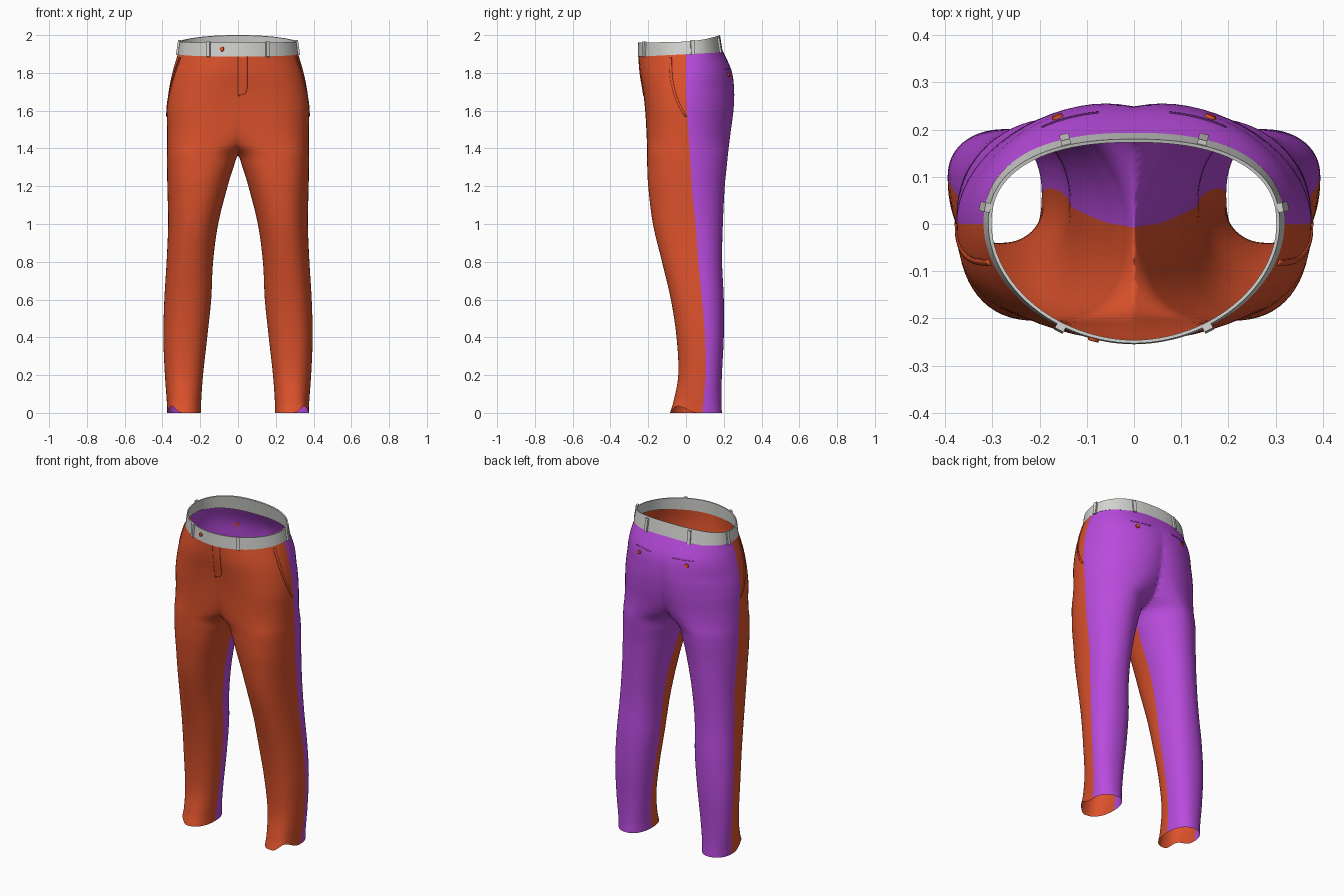
import bpy, bmesh, math
from mathutils import Vector, Matrix
from mathutils.bvhtree import BVHTree

if "Cube" in bpy.data.objects:
    bpy.data.objects.remove(bpy.data.objects["Cube"])


def material(name, rgb):
    m = bpy.data.materials.new(name)
    m.diffuse_color = (*rgb, 1)
    m.use_nodes = True
    m.node_tree.nodes["Principled BSDF"].inputs["Base Color"].default_value = m.diffuse_color
    return m


ORANGE = material("orange cloth", (0.72, 0.085, 0.025))
PURPLE = material("purple cloth", (0.48, 0.07, 0.72))
GREY = material("grey band", (0.66, 0.66, 0.64))


def finish(bm, name, mats, mirror=False, angle=40):
    me = bpy.data.meshes.new(name)
    bm.to_mesh(me)
    ob = bpy.data.objects.new(name, me)
    bpy.context.collection.objects.link(ob)
    for m in mats:
        me.materials.append(m)
    me.shade_smooth()
    me.set_sharp_from_angle(angle=math.radians(angle))
    if mirror:
        mod = ob.modifiers.new("mirror", 'MIRROR')
        mod.use_clip = True
        mod.merge_threshold = 0.0005
    return ob


def spow(v, p):
    return math.copysign(abs(v) ** p, v)


def clamp(v):
    return min(max(v, 0), 1)


def ring(xi, xo, yf, yb, ys, nf, nb, n=64, tilt=0.0):
    """Closed section from outer side over the front, inner side and back; seams at the sides."""
    xc, rx = (xi + xo) / 2, (xo - xi) / 2
    pts = []
    for k in range(n):
        t = math.tau * k / n
        front = k <= n // 2
        p = 2 / (nf if front else nb)
        seam = ys - tilt * (1 - math.cos(t)) / 2
        r = seam - yf if front else yb - seam
        pts.append((xc + rx * spow(math.cos(t), p), seam - r * spow(math.sin(t), p)))
    return pts


def quads(bm, rows, closed_rows=False, wrap=True):
    """Skin rows of vertices; returns (face, column)."""
    out = []
    n = len(rows[0])
    for j in range(len(rows) if closed_rows else len(rows) - 1):
        a, b = rows[j], rows[(j + 1) % len(rows)]
        for i in range(n if wrap else n - 1):
            k = (i + 1) % n
            out.append((bm.faces.new((a[i], b[i], b[k], a[k])), i))
    bm.normal_update()
    return out


# Leg sections: z, inner x, outer x, front y, back y, seam y
KEYS = [
    (0.00, .195, .375, -.085, .190, .085),
    (0.06, .195, .377, -.066, .187, .092),
    (0.20, .185, .387, -.041, .190, .103),
    (0.40, .163, .395, -.050, .200, .100),
    (0.60, .142, .390, -.080, .200, .085),
    (0.80, .132, .378, -.127, .191, .065),
    (1.00, .105, .370, -.175, .195, .050),
    (1.20, .055, .374, -.200, .205, .030),
    (1.30, .024, .376, -.205, .215, .025),
    (1.37, -.006, .376, -.206, .222, .020),
    (1.43, -.090, .375, -.207, .229, .016),
    (1.50, -.165, .375, -.210, .238, .012),
    (1.60, -.225, .376, -.216, .251, .005),
    (1.70, -.255, .367, -.227, .255, .000),
    (1.80, -.285, .346, -.243, .241, .000),
    (1.90, -.314, .314, -.251, .190, .000),
]


def sections(steps):
    """Catmull-Rom through the key sections."""
    last = len(KEYS) - 1
    for j in range(last):
        p0, p1, p2, p3 = (KEYS[min(max(j + d, 0), last)] for d in (-1, 0, 1, 2))
        for s in range(steps):
            t = s / steps
            row = []
            for c in range(6):
                m1 = (p2[c] - p0[c]) / (p2[0] - p0[0]) * (p2[0] - p1[0])
                m2 = (p3[c] - p1[c]) / (p3[0] - p1[0]) * (p2[0] - p1[0])
                row.append((2*t**3 - 3*t**2 + 1) * p1[c] + (t**3 - 2*t**2 + t) * m1
                           + (3*t**2 - 2*t**3) * p2[c] + (t**3 - t**2) * m2)
            yield row
    yield KEYS[-1]


# Trousers: one leg running up to the waist, cut at the middle and mirrored
bm = bmesh.new()
rows = []
for z, xi, xo, yf, yb, ys in sections(6):
    f = clamp((z - 1.6) / 0.3)
    nf = 2.3 + .25 * clamp((z - 1.1) / .3) - .63 * f
    nb = 2.2 - .35 * clamp((z - .8) / .6) + .45 * clamp((z - 1.72) / .18)
    pts = ring(xi, xo, yf, yb, ys, nf, nb, tilt=.028 * clamp((1.7 - z) / .3))
    row = []
    for k, (x, y) in enumerate(pts):
        arch = max(0, 1 - abs(k / len(pts) * 360 - 45) / 40)      # hem arch, front outer side
        arch = arch * arch * (3 - 2 * arch)
        dz = 0.036 * arch * max(0, 1 - z / 0.12) + 0.025 * f * f * (y + .25) / .44
        row.append(bm.verts.new((x, y, z + dz)))
    rows.append(row)
for face, i in quads(bm, rows):
    face.material_index = 0 if i < len(rows[0]) // 2 else 1
bmesh.ops.bisect_plane(bm, geom=bm.verts[:] + bm.edges[:] + bm.faces[:], dist=1e-5,
                       plane_co=(0, 0, 0), plane_no=(1, 0, 0), clear_inner=True)
for v in bm.verts:
    if abs(v.co.x) < 1e-4:
        v.co.x = 0
bm.normal_update()
body_tree = BVHTree.FromBMesh(bm)
finish(bm, "trousers", [ORANGE, PURPLE], mirror=True, angle=80)

# Waistband: thin wall, higher at the back
bm = bmesh.new()
bottom, top = (.319, -.255, .195), (.309, -.253, .180)
rows = []
for (xo, yf, yb), inset, up in ((bottom, 0, 0), (top, 0, 1), (top, .007, 1), (bottom, .007, 0)):
    row = []
    for x, y in ring(inset - xo, xo - inset, yf + inset, yb - inset, 0, 1.92, 2.35, 96):
        u = clamp((y + .25) / .43)
        row.append(bm.verts.new((x, y, 1.962 + .038 * u**4 if up else 1.886 + .022 * u)))
    rows.append(row)
quads(bm, rows, closed_rows=True)
band_tree = BVHTree.FromBMesh(bm)
finish(bm, "waistband", [GREY])


def hit(tree, origin, direction):
    co, no, _, _ = tree.ray_cast(Vector(origin), Vector(direction).normalized())
    if no.dot(Vector(direction)) > 0:
        no = -no
    return co, no


def frame(co, no):
    """Matrix with local Y along the surface normal and local Z upward."""
    side = no.cross(Vector((0, 0, 1))).normalized()
    rot = Matrix((side, no, side.cross(no))).transposed()
    return Matrix.Translation(co) @ rot.to_4x4()


# Belt loops
bm = bmesh.new()
for x, y, zc in ((.155, -.9, 1.925), (.145, .9, 1.945), (.9, .035, 1.933)):
    d = (-1, 0, 0) if x > .5 else (0, -1 if y > 0 else 1, 0)
    co, no = hit(band_tree, (x, y, zc), d)
    bmesh.ops.create_cube(bm, size=1, matrix=frame(co + no * .004, no)
                          @ Matrix.Diagonal((.02, .012, .08, 1)))
finish(bm, "belt_loops", [GREY], mirror=True)


def button(name, tree, origin, direction, mirror):
    b = bmesh.new()
    co, no = hit(tree, origin, direction)
    mat = frame(co + no * .002, no) @ Matrix.Rotation(-math.pi / 2, 4, 'X')
    bmesh.ops.create_cone(b, cap_ends=True, segments=20, radius1=.013, radius2=.011,
                          depth=.008, matrix=mat)
    finish(b, name, [ORANGE], mirror)


button("waist_button", band_tree, (-.085, -1, 1.926), (0, 1, 0), False)
button("back_pocket_buttons", body_tree, (.162, 1, 1.79), (0, -1, 0), True)


def patch(name, grid, direction, mat, mirror, lift=.003):
    """Thin cloth plate laid on the body; grid holds ray origins."""
    b = bmesh.new()
    rws = []
    for line in grid:
        r = []
        for o in line:
            co, no = hit(body_tree, o, direction)
            r.append(b.verts.new(co + no * lift))
        rws.append(r)
    quads(b, rws, wrap=False)
    mean = sum((f.normal for f in b.faces), Vector())
    if mean.dot(Vector(direction)) > 0:
        bmesh.ops.reverse_faces(b, faces=b.faces[:])
    ob = finish(b, name, [mat], mirror)
    sol = ob.modifiers.new("thickness", 'SOLIDIFY')
    sol.thickness = lift * .9
    sol.offset = -1


# Fly flap with a rounded lower corner
fly = []
for j in range(17):
    z = 1.89 - .212 * j / 16
    low = max(0, (1.715 - z) / .037)
    w = .048 * math.sqrt(max(.02, 1 - low * low))
    fly.append([(.001 + w * i / 6, -1, z) for i in range(7)])
patch("fly_flap", fly, (0, 1, 0), ORANGE, False)

# Back pocket welts
welt = [[(.075 + .12 * i / 10, 1, z) for i in range(11)] for z in (1.818, 1.823)]
patch("back_pocket_welts", welt, (0, -1, 0), PURPLE, True, .002)

# Slanted side pocket edges
slant = []
for j in range(21):
    u = j / 20
    y = -.075 + .08 * u**2.6
    slant.append([(1, y - w, 1.88 - .31 * u) for w in (.012, .006, 0)])
patch("side_pocket_edges", slant, (-1, 0, 0), ORANGE, True, .004)
